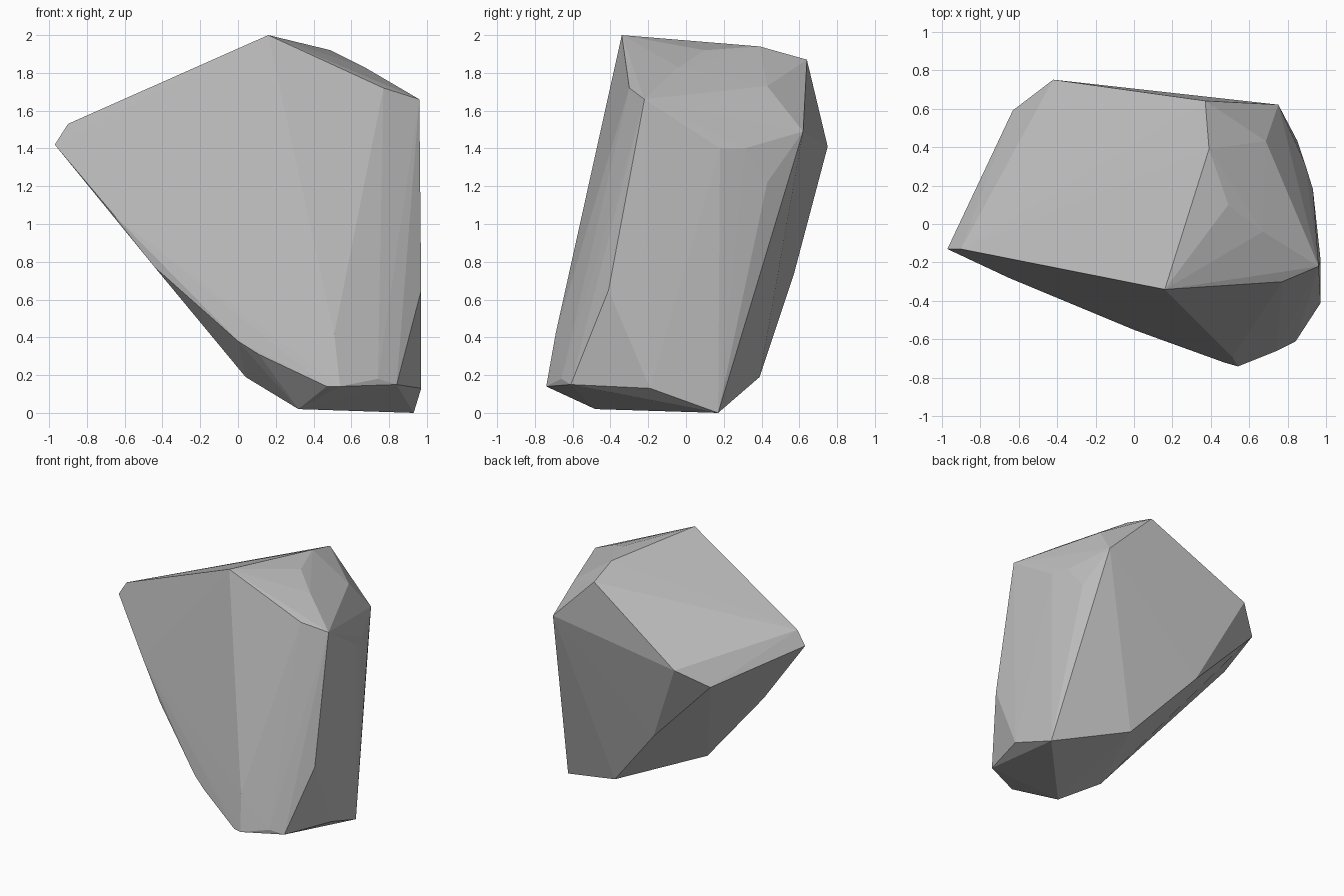
import bpy, bmesh

if "Cube" in bpy.data.objects:
    bpy.data.objects.remove(bpy.data.objects["Cube"])

# Corner points of the chipped boulder, grouped by region
crown = [(.16, -.34, 2), (.77, -.30, 1.72), (.96, -.22, 1.66), (.67, -.04, 1.83),
         (.49, .10, 1.92), (.39, .39, 1.94), (.37, .64, 1.87), (.685, .43, 1.73)]
left_tip = [(-.97, -.13, 1.42), (-.90, -.13, 1.53), (-.63, .59, 1.27), (-.42, .75, 1.41)]
right_side = [(.75, .62, 1.49), (.85, .43, 1.22), (.89, .31, 1.40), (.93, .18, 1.40),
              (.97, -.41, .65), (.97, -.19, .13)]
front_foot = [(.84, -.61, .15), (.74, -.66, .18), (.54, -.74, .14), (.47, -.72, .14),
              (.51, -.69, .42), (.11, -.59, .31), (0, -.55, .38), (-.44, -.36, .77),
              (-.65, -.28, 1.04)]
underside = [(.32, -.48, .02), (.93, .17, 0), (.04, -.33, .19), (.36, .39, .19),
             (-.11, .57, .73)]

# Wrap the corners in a faceted shell
bm = bmesh.new()
for p in crown + left_tip + right_side + front_foot + underside:
    bm.verts.new(p)
hull = bmesh.ops.convex_hull(bm, input=bm.verts[:])
loose = {g for g in hull["geom_interior"] + hull["geom_unused"]
         if isinstance(g, bmesh.types.BMVert)}
bmesh.ops.delete(bm, geom=list(loose), context='VERTS')
bmesh.ops.recalc_face_normals(bm, faces=bm.faces[:])

mesh = bpy.data.meshes.new("boulder")
bm.to_mesh(mesh)
bm.free()

# Single stone colour, flat facets
stone = bpy.data.materials.new("grey stone")
stone.diffuse_color = (.50, .50, .50, 1)
stone.use_nodes = True
stone.node_tree.nodes["Principled BSDF"].inputs["Base Color"].default_value = stone.diffuse_color
mesh.materials.append(stone)
boulder = bpy.data.objects.new("boulder", mesh)
bpy.context.collection.objects.link(boulder)
